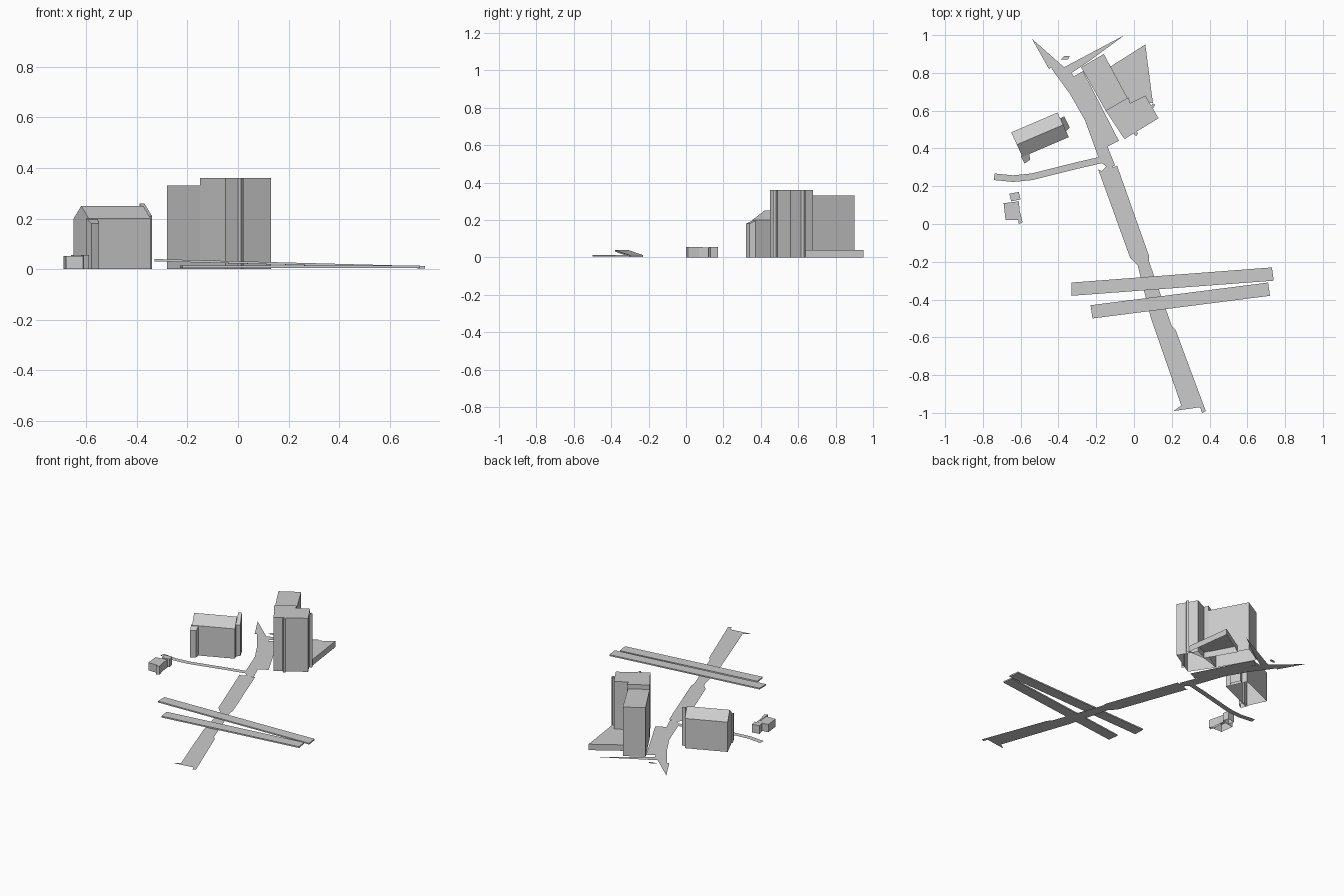
import bpy
import bmesh
from mathutils import Vector

cube = bpy.data.objects.get("Cube")
if cube:
    bpy.data.objects.remove(cube, do_unlink=True)

# One plain grey for the whole site
grey = bpy.data.materials.new("light_grey")
grey.use_nodes = True
shade = (0.6, 0.6, 0.6, 1)
grey.diffuse_color = shade
grey.node_tree.nodes["Principled BSDF"].inputs["Base Color"].default_value = shade


def finish(name, bm):
    """Turn a bmesh into a linked, flat shaded object."""
    mesh = bpy.data.meshes.new(name)
    bm.normal_update()
    bm.to_mesh(mesh)
    bm.free()
    mesh.materials.append(grey)
    obj = bpy.data.objects.new(name, mesh)
    bpy.context.collection.objects.link(obj)
    return obj


def signed_area(points):
    following = points[1:] + points[:1]
    return sum(a[0] * b[1] - b[0] * a[1] for a, b in zip(points, following))


def plate(name, points, height=0.001):
    """A single flat outline lying on the ground."""
    if signed_area(points) < 0:
        points = points[::-1]
    bm = bmesh.new()
    bm.faces.new([bm.verts.new((x, y, height)) for x, y in points])
    return finish(name, bm)


def prism(name, points, tops, thickness=None):
    """Walls and a roof over an outline; closed below only if it has a thickness."""
    if not isinstance(tops, (list, tuple)):
        tops = [tops] * len(points)
    if signed_area(points) < 0:
        points, tops = points[::-1], tops[::-1]
    bm = bmesh.new()
    upper = [bm.verts.new((x, y, z)) for (x, y), z in zip(points, tops)]
    lower = [bm.verts.new((x, y, z - thickness if thickness else 0))
             for (x, y), z in zip(points, tops)]
    bm.faces.new(upper)
    if thickness:
        bm.faces.new(lower[::-1])
    count = len(points)
    for i in range(count):
        j = (i + 1) % count
        bm.faces.new((lower[i], lower[j], upper[j], upper[i]))
    return finish(name, bm)


def ribbon(name, path, width, height=0.001):
    """A flat strip of even width along a centre line."""
    path = [Vector(p) for p in path]
    left, right = [], []
    for i, point in enumerate(path):
        direction = path[min(i + 1, len(path) - 1)] - path[max(i - 1, 0)]
        side = Vector((-direction.y, direction.x)).normalized() * width / 2
        left.append(point + side)
        right.append(point - side)
    return plate(name, [tuple(p) for p in left + right[::-1]], height)


def gable_house(name, corner, along, across, eave, ridge):
    """Gabled shell swept along its ridge, open underneath."""
    corner, along, across = Vector(corner), Vector(along), Vector(across)
    profile = [(0, 0), (0, eave), (0.5, ridge), (1, eave), (1, 0)]
    bm = bmesh.new()
    ends = []
    for step in (0, 1):
        ring = []
        for share, z in profile:
            spot = corner + along * step + across * share
            ring.append(bm.verts.new((spot.x, spot.y, z)))
        ends.append(ring)
    near, far = ends
    bm.faces.new(near)
    bm.faces.new(far[::-1])
    for i in range(len(profile) - 1):
        bm.faces.new((near[i], far[i], far[i + 1], near[i + 1]))
    bmesh.ops.recalc_face_normals(bm, faces=bm.faces)
    return finish(name, bm)


# Main road running south, in a wide and a stepped part
plate("south_road", [
    (-0.19, 0.29), (-0.02, -0.18), (0.02, -0.22), (0.09, -0.5), (0.25, -0.96),
    (0.21, -0.99), (0.28, -0.98), (0.35, -0.97), (0.36, -1), (0.38, -0.99),
    (0.22, -0.56), (0.2, -0.54), (0.08, -0.2), (0.08, -0.17), (-0.09, 0.31),
    (-0.11, 0.3), (-0.12, 0.33), (-0.17, 0.28)])

# Curved road north, ending in a sharp fork
plate("north_road", [
    (-0.18, 0.33), (-0.26, 0.55), (-0.34, 0.69), (-0.42, 0.8), (-0.44, 0.83),
    (-0.45, 0.82), (-0.54, 0.98), (-0.37, 0.83), (-0.05, 1), (-0.24, 0.86),
    (-0.33, 0.8), (-0.28, 0.71), (-0.19, 0.53), (-0.14, 0.41), (-0.1, 0.31), (-0.14, 0.3)])
plate("fork_island", [(-0.39, 0.87), (-0.37, 0.89), (-0.34, 0.89), (-0.35, 0.87)])

# Pavement in front of the towers and the side path
plate("tower_pavement", [(-0.32, 0.78), (-0.27, 0.81), (-0.08, 0.44), (-0.14, 0.41)], 0.003)
ribbon("side_path", [(-0.74, 0.25), (-0.64, 0.24), (-0.54, 0.25), (-0.3, 0.31), (-0.17, 0.34)], 0.035)

# Two sloping bridge decks across the road
prism("north_bridge_deck", [(-0.33, -0.31), (0.73, -0.23), (0.74, -0.3), (-0.33, -0.38)],
      [0.04, 0.012, 0.012, 0.04], 0.009)
prism("south_bridge_deck", [(-0.23, -0.43), (0.71, -0.31), (0.72, -0.38), (-0.22, -0.5)],
      [0.014, 0.014, 0.014, 0.014], 0.009)

# Two towers on a low podium
prism("rear_tower", [(-0.28, 0.83), (-0.16, 0.9), (-0.02, 0.64), (-0.15, 0.6)], 0.33)
prism("front_tower", [(-0.15, 0.6), (-0.03, 0.67), (-0.02, 0.64), (0.06, 0.68),
                      (0.13, 0.56), (-0.05, 0.45)], 0.36)
prism("podium", [(-0.13, 0.83), (0.06, 0.95), (0.1, 0.64), (-0.02, 0.64)], 0.04)

# Full height pilasters on the front tower
for label, x, y in (("south", 0.01, 0.48), ("east", 0.1, 0.63)):
    prism(label + "_pilaster", [(x - 0.01, y - 0.005), (x + 0.002, y - 0.015),
                                (x + 0.012, y), (x, y + 0.01)], 0.36)

# Gabled house with a porch and a side chimney
gable_house("gabled_house", (-0.59, 0.355), (0.245, 0.105), (-0.06, 0.13), 0.2, 0.25)
prism("house_porch", [(-0.6, 0.36), (-0.555, 0.38), (-0.55, 0.34), (-0.58, 0.32)],
      [0.2, 0.2, 0.18, 0.18])
prism("house_chimney", [(-0.39, 0.56), (-0.37, 0.57), (-0.34, 0.51), (-0.36, 0.49)],
      [0.26, 0.26, 0.21, 0.21])

# Small flat roofed hut in three blocks
prism("hut_main", [(-0.69, 0.11), (-0.61, 0.12), (-0.6, 0.02), (-0.68, 0.02)], 0.052)
prism("hut_annex", [(-0.66, 0.16), (-0.61, 0.17), (-0.6, 0.13), (-0.65, 0.12)], 0.055)
prism("hut_side", [(-0.62, 0.09), (-0.61, 0.09), (-0.59, 0.01), (-0.61, 0)], 0.055)
